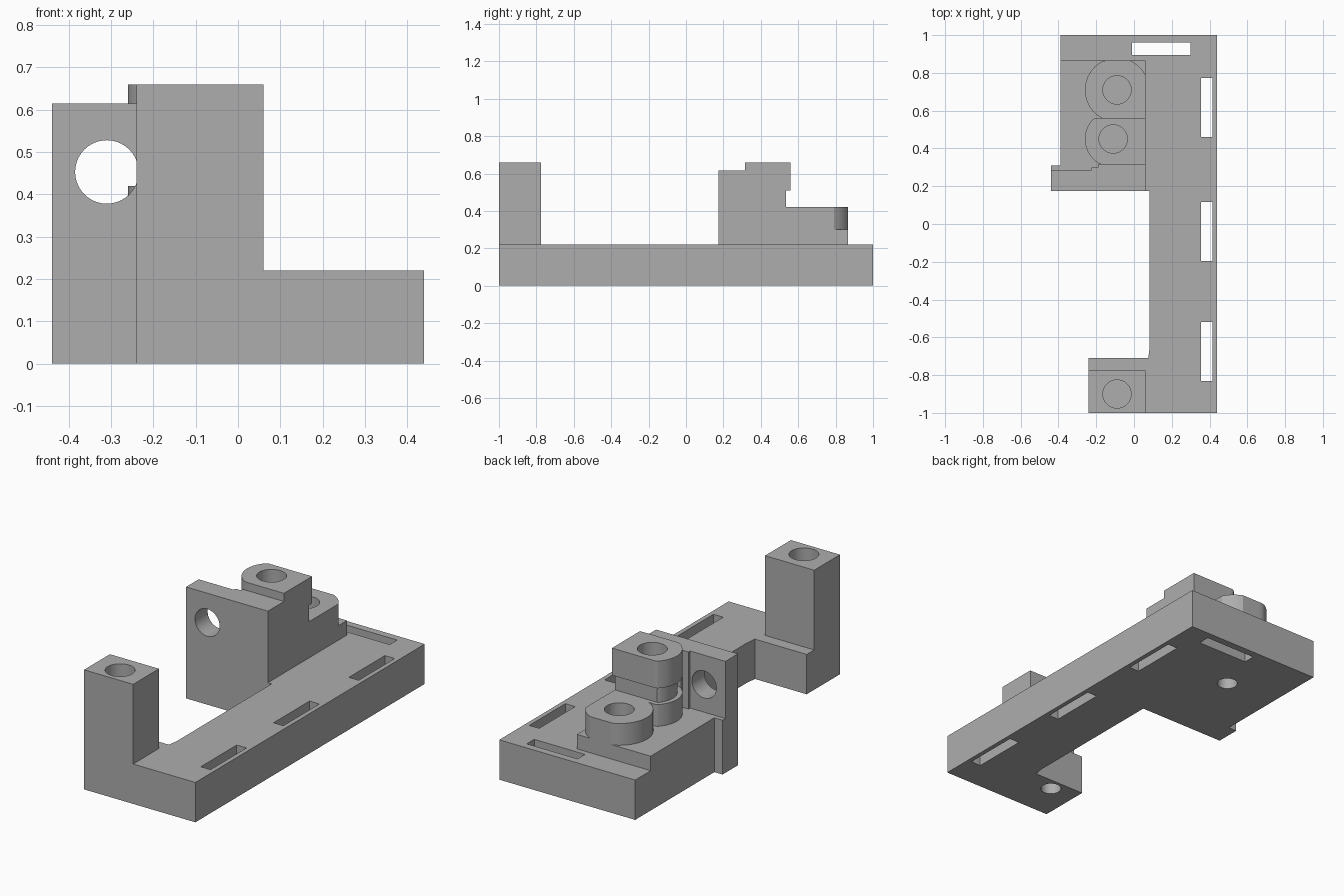
import bpy, bmesh, math

cube = bpy.data.objects.get("Cube")
if cube:
    bpy.data.objects.remove(cube, do_unlink=True)

grey = bpy.data.materials.new("plain grey")
grey.use_nodes = True
grey.diffuse_color = (0.42, 0.42, 0.42, 1)
grey.node_tree.nodes["Principled BSDF"].inputs["Base Color"].default_value = grey.diffuse_color


def prism(name, outline, z0, z1):
    """Extrude an xy outline from z0 up to z1."""
    bm = bmesh.new()
    base = bm.faces.new([bm.verts.new((x, y, z0)) for x, y in outline])
    top = bmesh.ops.extrude_face_region(bm, geom=[base])["geom"]
    bmesh.ops.translate(bm, vec=(0, 0, z1 - z0),
                        verts=[v for v in top if isinstance(v, bmesh.types.BMVert)])
    bmesh.ops.remove_doubles(bm, verts=bm.verts, dist=1e-5)
    bmesh.ops.recalc_face_normals(bm, faces=bm.faces)
    mesh = bpy.data.meshes.new(name)
    bm.to_mesh(mesh)
    bm.free()
    mesh.materials.append(grey)
    ob = bpy.data.objects.new(name, mesh)
    bpy.context.collection.objects.link(ob)
    return ob


def box(name, x0, x1, y0, y1, z0, z1):
    return prism(name, [(x0, y0), (x1, y0), (x1, y1), (x0, y1)], z0, z1)


def circle(cx, cy, r, n=40):
    return [(cx + r * math.cos(2 * math.pi * i / n), cy + r * math.sin(2 * math.pi * i / n))
            for i in range(n)]


def boss_outline(cx, cy, r, y0, y1, start):
    """Round on the right-hand side, square against the inner edge, trimmed to y0..y1."""
    pts = [(EDGE, y1)] if start == 90 else []
    n = 32
    for i in range(n + 1):
        a = math.radians(start + (270 - start) * i / n)
        x, y = cx + r * math.cos(a), cy + r * math.sin(a)
        pt = (min(x, EDGE), max(y0, min(y1, y)))
        if not pts or math.dist(pt, pts[-1]) > 1e-4:
            pts.append(pt)
    return pts + [(EDGE, y0)]


def cut(cutter, *targets):
    cutter.hide_render = True
    cutter.hide_viewport = True
    cutter.display_type = 'WIRE'
    for ob in targets:
        mod = ob.modifiers.new("cut", 'BOOLEAN')
        mod.operation = 'DIFFERENCE'
        mod.solver = 'EXACT'
        mod.object = cutter


EDGE = 0.06      # inner edge shared by the raised parts
PLATE = 0.22     # base plate height
SLAB = 0.30      # raised slab height

# Base plate
plate = prism("base_plate", [
    (-0.24, -1), (0.44, -1), (0.44, 1), (-0.39, 1), (-0.39, 0.31), (EDGE, 0.31),
    (EDGE, 0.175), (0.083, 0.175), (0.083, -0.65), (0.076, -0.71), (-0.24, -0.71)], 0, PLATE)

# Front post
post = box("front_post", -0.24, EDGE, -1, -0.775, PLATE, 0.66)

# Rear slab, cross wall and its foot
slab = box("rear_slab", -0.39, EDGE, 0.31, 0.865, PLATE, SLAB)
wall = prism("cross_wall", [
    (-0.44, 0.175), (EDGE, 0.175), (EDGE, 0.315), (-0.19, 0.315), (-0.19, 0.30),
    (-0.225, 0.30), (-0.225, 0.285), (-0.44, 0.285)], 0, 0.615)
box("wall_foot", -0.44, -0.19, 0.285, 0.31, 0, SLAB)

# Tall boss: wide foot, slim neck, wide head
foot = prism("tall_boss_foot", boss_outline(-0.11, 0.45, 0.15, 0.315, 0.56, 90), SLAB, 0.42)
neck = prism("tall_boss_neck", boss_outline(-0.11, 0.45, 0.125, 0.315, 0.535, 90), 0.42, 0.51)
head = prism("tall_boss_head", boss_outline(-0.11, 0.45, 0.15, 0.315, 0.56, 90), 0.51, 0.66)

# Low boss
corner = math.degrees(math.acos(0.15 / 0.17))
low = prism("low_boss", boss_outline(-0.09, 0.71, 0.17, 0.56, 0.865, corner), SLAB, 0.42)

# Slots through the plate
for i, y in enumerate((-0.675, -0.04, 0.617)):
    cut(box(f"side_slot_cutter_{i}", 0.355, 0.415, y - 0.157, y + 0.157, -0.1, 0.4), plate)
cut(box("rear_slot_cutter", -0.01, 0.30, 0.895, 0.96, -0.1, 0.4), plate)

# Blind sockets in the tops
cut(prism("post_socket_cutter", circle(-0.09, -0.9, 0.075), 0.40, 0.8), post)
cut(prism("tall_socket_cutter", circle(-0.11, 0.45, 0.075), 0.45, 0.8), neck, head)
cut(prism("low_socket_cutter", circle(-0.09, 0.71, 0.075), 0.24, 0.6), low, slab)

# Blind screw holes underneath
for name, y in (("front", -0.78), ("rear", 0.66)):
    cut(prism(name + "_screw_cutter", circle(-0.085, y, 0.053), -0.1, 0.15), plate)

# Round window through the wall
window = prism("window_cutter", circle(0, 0, 0.075), -0.2, 0.2)
window.rotation_euler = (math.pi / 2, 0, 0)
window.location = (-0.31, 0.23, 0.453)
cut(window, wall)

# Smooth the round walls, keep the edges crisp
parts = [o for o in bpy.context.collection.objects if o.type == 'MESH' and not o.hide_render
         and grey.name in o.data.materials]
bpy.context.view_layer.update()
for ob in parts:
    bpy.context.view_layer.objects.active = ob
    for other in bpy.context.view_layer.objects:
        other.select_set(other == ob)
    for mod in list(ob.modifiers):
        bpy.ops.object.modifier_apply(modifier=mod.name)
    bpy.ops.object.shade_smooth_by_angle(angle=math.radians(25))
